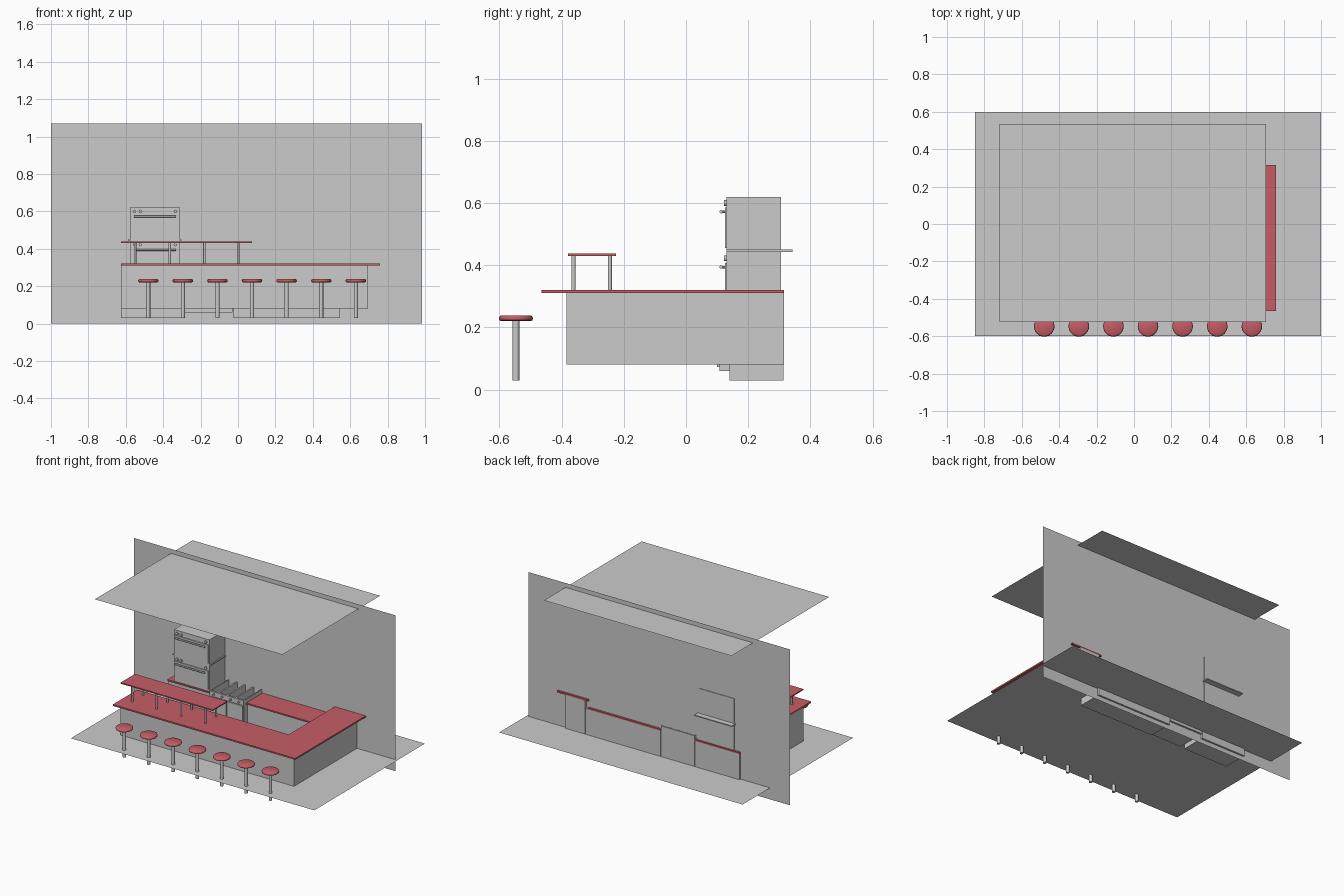
import bpy, bmesh, math

if "Cube" in bpy.data.objects:
    bpy.data.objects.remove(bpy.data.objects["Cube"])

red = bpy.data.materials.new("red_laminate")
red.diffuse_color = (0.56, 0.11, 0.13, 1)
red.use_nodes = True
red.node_tree.nodes["Principled BSDF"].inputs["Base Color"].default_value = red.diffuse_color


def finish(name, bm, mat=None):
    bmesh.ops.recalc_face_normals(bm, faces=bm.faces)
    me = bpy.data.meshes.new(name)
    bm.to_mesh(me)
    bm.free()
    ob = bpy.data.objects.new(name, me)
    bpy.context.collection.objects.link(ob)
    if mat:
        me.materials.append(mat)
    return ob


def box_bm(x, y, z):
    bm = bmesh.new()
    bmesh.ops.create_cube(bm, size=1)
    for v in bm.verts:
        for i, (a, b) in enumerate((x, y, z)):
            v.co[i] = a if v.co[i] < 0 else b
    return bm


def box(name, x, y, z, mat=None):
    return finish(name, box_bm(x, y, z), mat)


def plane(name, pts):
    bm = bmesh.new()
    bm.faces.new([bm.verts.new(p) for p in pts])
    me = bpy.data.meshes.new(name)
    bm.to_mesh(me)
    bm.free()
    bpy.context.collection.objects.link(bpy.data.objects.new(name, me))


def prism(name, pts, z0, z1, mat=None):
    bm = bmesh.new()
    f = bm.faces.new([bm.verts.new((x, y, z0)) for x, y in pts])
    r = bmesh.ops.extrude_face_region(bm, geom=[f])
    for v in r["geom"]:
        if isinstance(v, bmesh.types.BMVert):
            v.co.z = z1
    return finish(name, bm, mat)


def lathe(name, profile, loc, mat=None, n=24, rot=(0, 0, 0)):
    bm = bmesh.new()
    rings = [[bm.verts.new((r * math.cos(2 * math.pi * i / n), r * math.sin(2 * math.pi * i / n), z))
              for i in range(n)] for r, z in profile]
    for a, b in zip(rings, rings[1:]):
        for i in range(n):
            f = bm.faces.new((a[i], a[(i + 1) % n], b[(i + 1) % n], b[i]))
            f.smooth = True
    bm.faces.new(rings[0])
    bm.faces.new(rings[-1])
    ob = finish(name, bm, mat)
    ob.location, ob.rotation_euler = loc, rot
    bpy.context.view_layer.objects.active = ob
    ob.select_set(True)
    bpy.ops.object.shade_smooth_by_angle(angle=math.radians(40))
    ob.select_set(False)
    return ob


def rod(name, r, length, loc, rot=(0, 0, 0), n=12):
    return lathe(name, [(r, 0), (r, length)], loc, None, n, rot)


# Room: floor, ceiling and back wall sheets
def sheet(name, x0, x1, y0, y1, z):
    plane(name, [(x0, y0, z), (x1, y0, z), (x1, y1, z), (x0, y1, z)])


sheet("floor", -0.85, 1.0, -0.6, 0.6, 0.079)
sheet("ceiling", -0.72, 0.705, -0.525, 0.535, 1.04)
W = 0.301
plane("back_wall", [(-1, W, 0), (0.985, W, 0), (0.985, W, 1.07), (-1, W, 1.07)])

# Front bar: L-shaped base and overhanging top
prism("bar_base", [(-0.625, -0.385), (0.695, -0.385), (0.695, 0.315), (0.545, 0.315),
                   (0.545, -0.215), (-0.625, -0.215)], 0.08, 0.31)
prism("bar_top", [(-0.625, -0.465), (0.76, -0.465), (0.76, 0.315), (0.525, 0.315),
                  (0.525, -0.2), (-0.625, -0.2)], 0.31, 0.32, red)

# Raised serving shelf on posts
box("serving_shelf", (-0.625, 0.075), (-0.38, -0.225), (0.43, 0.438), red)
for x in (-0.55, -0.365, -0.18, 0.005):
    for y in (-0.362, -0.245):
        rod("shelf_post", 0.0065, 0.11, (x, y, 0.32))

# Stools
seat = [(0.047, 0.22), (0.053, 0.223), (0.055, 0.229), (0.053, 0.235), (0.047, 0.239)]
for i in range(7):
    x = -0.48 + i * 0.185
    lathe("stool_seat", seat, (x, -0.547, 0), red)
    rod("stool_pole", 0.011, 0.19, (x, -0.547, 0.03), n=16)

# Back counters either side of the range
for side, x0, x1 in (("left", -0.625, -0.287), ("right", -0.025, 0.545)):
    box(side + "_back_cabinet", (x0, x1), (0.14, 0.313), (0.03, 0.256))
    box(side + "_back_top", (x0, min(x1, 0.525)), (0.125, 0.315), (0.256, 0.266), red)

# Range with four open wells
X0, X1 = -0.285, -0.03
bm = box_bm((X0, X1), (0.107, 0.313), (0.06, 0.29))
for i in (1, 2, 3):
    bmesh.ops.bisect_plane(bm, geom=bm.verts[:] + bm.edges[:] + bm.faces[:],
                           plane_co=(X0 + (X1 - X0) * i / 4, 0, 0), plane_no=(1, 0, 0))
bmesh.ops.recalc_face_normals(bm, faces=bm.faces)
tops = [f for f in bm.faces if f.normal.z > 0.9]
bmesh.ops.inset_individual(bm, faces=tops, thickness=0.007)
r = bmesh.ops.extrude_discrete_faces(bm, faces=tops)
for f in r["faces"]:
    bmesh.ops.translate(bm, vec=(0, 0, -0.06), verts=f.verts)
finish("range_body", bm)
box("range_control_panel", (X0, X1), (0.1, 0.107), (0.255, 0.29))
for i in range(2):
    x = X0 + 0.005 + i * 0.125
    box("range_door", (x, x + 0.12), (0.1, 0.107), (0.072, 0.25))
for i in range(4):
    x = X0 + (i + 0.5) * (X1 - X0) / 4
    rod("range_knob", 0.007, 0.01, (x, 0.1, 0.273), (math.pi / 2, 0, 0))

# Stacked double oven
box("oven_body", (-0.578, -0.31), (0.131, 0.305), (0.266, 0.62))
box("oven_divider", (-0.588, -0.302), (0.131, 0.342), (0.443, 0.45))
for z in (0.45, 0.272):
    box("oven_door", (-0.572, -0.316), (0.125, 0.131), (z + 0.006, z + 0.135))
    rod("oven_handle", 0.0055, 0.225, (-0.557, 0.113, z + 0.122), (0, math.pi / 2, 0))
    for x in (-0.545, -0.343):
        rod("handle_mount", 0.004, 0.014, (x, 0.127, z + 0.122), (math.pi / 2, 0, 0), 8)
    for x in (-0.553, -0.522, -0.335):
        rod("oven_knob", 0.009, 0.01, (x, 0.132, z + 0.15), (math.pi / 2, 0, 0))
